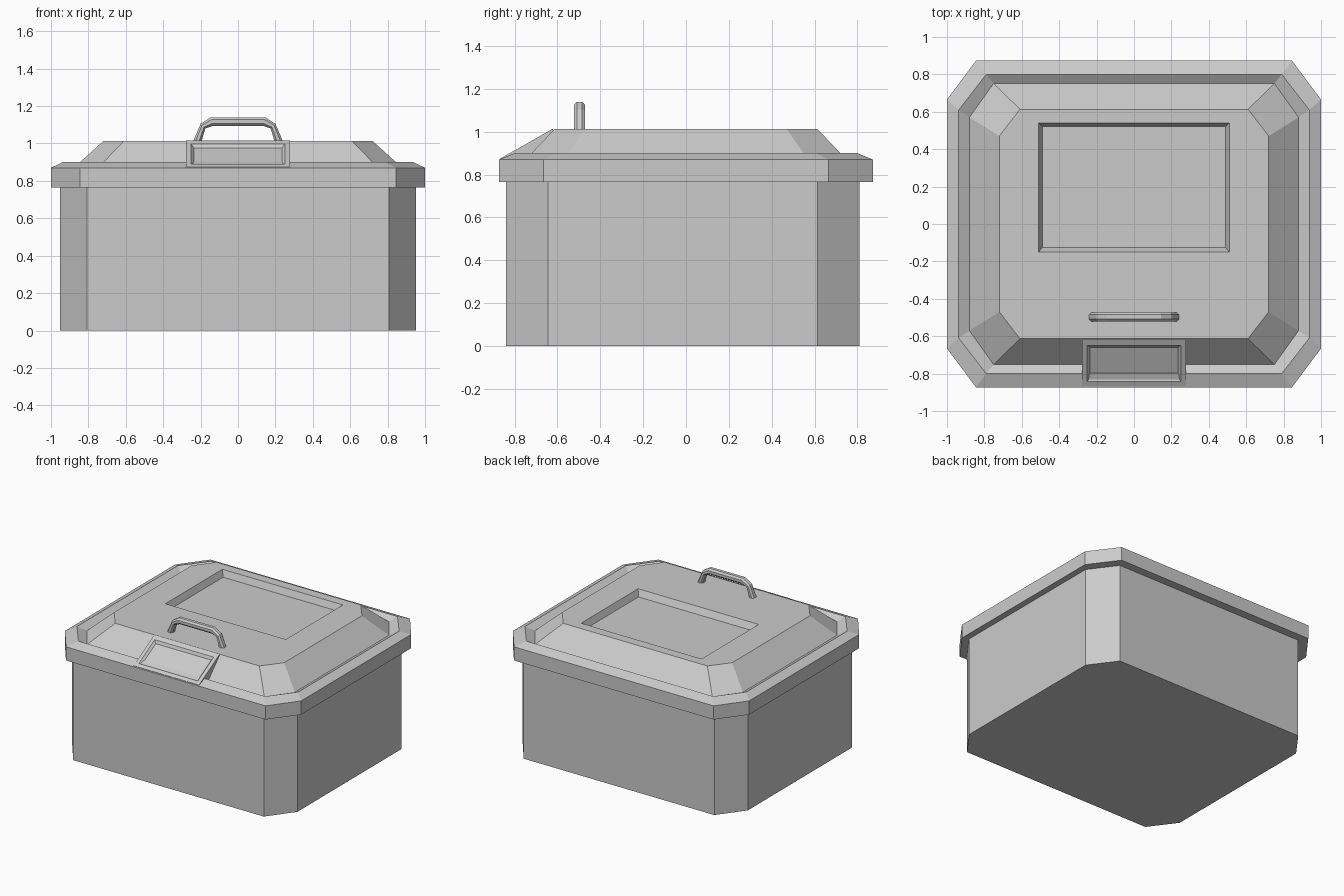
import bpy
import bmesh
from mathutils import Vector

if "Cube" in bpy.data.objects:
    bpy.data.objects.remove(bpy.data.objects["Cube"])

grey = bpy.data.materials.new("plain grey")
grey.use_nodes = True
COLOR = (0.6, 0.6, 0.6, 1)
grey.diffuse_color = COLOR
grey.node_tree.nodes["Principled BSDF"].inputs["Base Color"].default_value = COLOR


def finish(name, bm):
    """Turn a bmesh into a flat shaded object."""
    bmesh.ops.recalc_face_normals(bm, faces=bm.faces)
    mesh = bpy.data.meshes.new(name)
    bm.to_mesh(mesh)
    bm.free()
    mesh.materials.append(grey)
    obj = bpy.data.objects.new(name, mesh)
    bpy.context.collection.objects.link(obj)
    return obj


def octagon(hx, hy, cx, cy, z, y0=0):
    """Rectangle with cut corners: half sizes, and where the cuts begin."""
    pts = [(hx, -cy), (hx, cy), (cx, hy), (-cx, hy),
           (-hx, cy), (-hx, -cy), (-cx, -hy), (cx, -hy)]
    return [(x, y + y0, z) for x, y in pts]


def rectangle(x, y0, y1, z):
    return [(x, y0, z), (x, y1, z), (-x, y1, z), (-x, y0, z)]


def loft(bm, rings):
    """Join rings of equal length with quads; return the vertex rings."""
    loops = [[bm.verts.new(p) for p in ring] for ring in rings]
    for a, b in zip(loops, loops[1:]):
        n = len(a)
        for i in range(n):
            j = (i + 1) % n
            bm.faces.new((a[i], a[j], b[j], b[i]))
    return loops


# Box body
bm = bmesh.new()
loops = loft(bm, [octagon(0.953, 0.825, 0.807, 0.628, z, -0.015) for z in (0, 0.77)])
for loop in loops:
    bm.faces.new(loop)
finish("box_body", bm)

# Lid: overhanging rim, groove, sloped sides, top with a sunken panel
bm = bmesh.new()
loops = loft(bm, [
    octagon(1.0, 0.873, 0.845, 0.665, 0.765),
    octagon(1.0, 0.873, 0.845, 0.665, 0.87),
    octagon(0.937, 0.80, 0.79, 0.61, 0.90),
    octagon(0.88, 0.752, 0.75, 0.57, 0.868),
    octagon(0.72, 0.613, 0.61, 0.47, 1.013),
])
bm.faces.new(loops[0])
panel = loft(bm, [rectangle(0.51, -0.15, 0.54, 1.013),
                  rectangle(0.49, -0.125, 0.52, 0.965)])
bm.faces.new(panel[1])
edges = []
for loop in (loops[-1], panel[0]):
    edges += [bm.edges.get((loop[i - 1], loop[i])) for i in range(len(loop))]
bmesh.ops.triangle_fill(bm, edges=edges, use_beauty=True, normal=Vector((0, 0, 1)))
finish("lid", bm)

# Sloped latch plate: a wedge with a recessed face
FRONT, BACK = Vector((0, -0.867, 0.875)), Vector((0, -0.62, 1.015))
NORMAL = Vector((0, FRONT.z - BACK.z, BACK.y - FRONT.y)).normalized()


def on_slope(hx, t0, t1, depth):
    low = FRONT.lerp(BACK, t0) - NORMAL * depth
    high = FRONT.lerp(BACK, t1) - NORMAL * depth
    return [(hx, *low.yz), (hx, *high.yz), (-hx, *high.yz), (-hx, *low.yz)]


bm = bmesh.new()
loops = loft(bm, [
    [(0.277, -0.867, 0.866), (0.277, -0.62, 0.866),
     (-0.277, -0.62, 0.866), (-0.277, -0.867, 0.866)],
    on_slope(0.277, 0, 1, 0),
    on_slope(0.25, 0.1, 0.88, 0),
    on_slope(0.235, 0.17, 0.81, 0.015),
])
bm.faces.new(loops[0])
bm.faces.new(loops[-1])
finish("latch_plate", bm)

# Carry handle: octagonal section swept between outer and inner outlines
outer = [(-0.243, 1.005), (-0.2, 1.105), (-0.145, 1.14)]
inner = [(-0.197, 1.005), (-0.175, 1.08), (-0.135, 1.094)]
outer += [(-x, z) for x, z in reversed(outer)]
inner += [(-x, z) for x, z in reversed(inner)]
section = [(0, -0.012), (0.28, -0.025), (0.72, -0.025), (1, -0.012),
           (1, 0.012), (0.72, 0.025), (0.28, 0.025), (0, 0.012)]
rings = []
for o, i in zip(outer, inner):
    o, i = Vector(o), Vector(i)
    ring = []
    for t, y in section:
        p = o.lerp(i, t)
        ring.append((p.x, y - 0.497, p.y))
    rings.append(ring)
bm = bmesh.new()
loops = loft(bm, rings)
bm.faces.new(loops[0])
bm.faces.new(loops[-1])
finish("carry_handle", bm)
